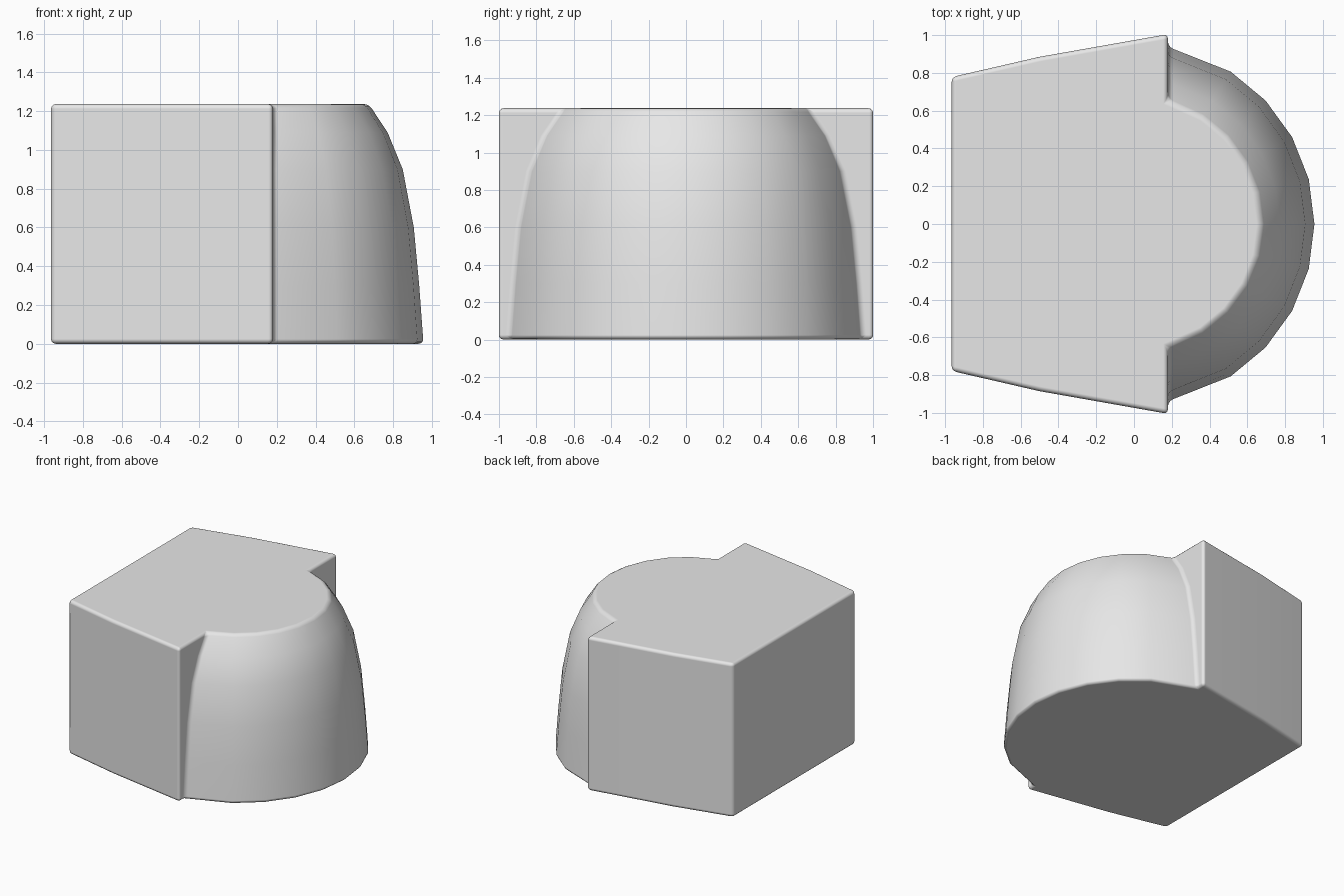
import bpy
import bmesh
from math import cos, sin, sqrt, radians

cube = bpy.data.objects.get("Cube")
if cube:
    bpy.data.objects.remove(cube, do_unlink=True)

SHOULDER_X = 0.18
# Rounded nose profile: (height, radius)
NOSE = [(0, 0.957), (0.3, 0.935), (0.6, 0.907), (0.9, 0.85), (1.09, 0.772), (1.237, 0.675)]
# Tapered side of the block, from the flat end to the shoulder
SIDE = [(-0.965, 0.778), (-0.5, 0.885), (SHOULDER_X, 1.005)]


def outline(radius):
    """Horizontal cross-section: tapered block joined to a round nose."""
    half = SIDE + [(SHOULDER_X, sqrt(radius ** 2 - SHOULDER_X ** 2))]
    nose = [(radius * cos(radians(14.4 * i)), radius * sin(radians(14.4 * i)))
            for i in range(-4, 5)]
    return [(x, -y) for x, y in half] + nose + half[::-1]


# Body: cross-sections skinned from bottom to top
bm = bmesh.new()
rings = [[bm.verts.new((x, y, z)) for x, y in outline(r)] for z, r in NOSE]
for low, high in zip(rings, rings[1:]):
    for i in range(len(low)):
        j = (i + 1) % len(low)
        bm.faces.new((low[i], low[j], high[j], high[i]))
bm.faces.new(rings[0][::-1])
bm.faces.new(rings[-1])
bmesh.ops.recalc_face_normals(bm, faces=bm.faces)

mesh = bpy.data.meshes.new("rounded_block")
bm.to_mesh(mesh)
bm.free()
body = bpy.data.objects.new("rounded_block", mesh)
bpy.context.collection.objects.link(body)

# Plain grey material
grey = bpy.data.materials.new("light_grey")
grey.use_nodes = True
colour = (0.8, 0.8, 0.8, 1)
grey.diffuse_color = colour
grey.node_tree.nodes["Principled BSDF"].inputs["Base Color"].default_value = colour
mesh.materials.append(grey)

# Softened edges and smooth shading
mesh.shade_smooth()
bevel = body.modifiers.new("soft_edges", "BEVEL")
bevel.width = 0.025
bevel.segments = 3
bevel.limit_method = "ANGLE"
bevel.angle_limit = radians(30)
bevel.harden_normals = True
